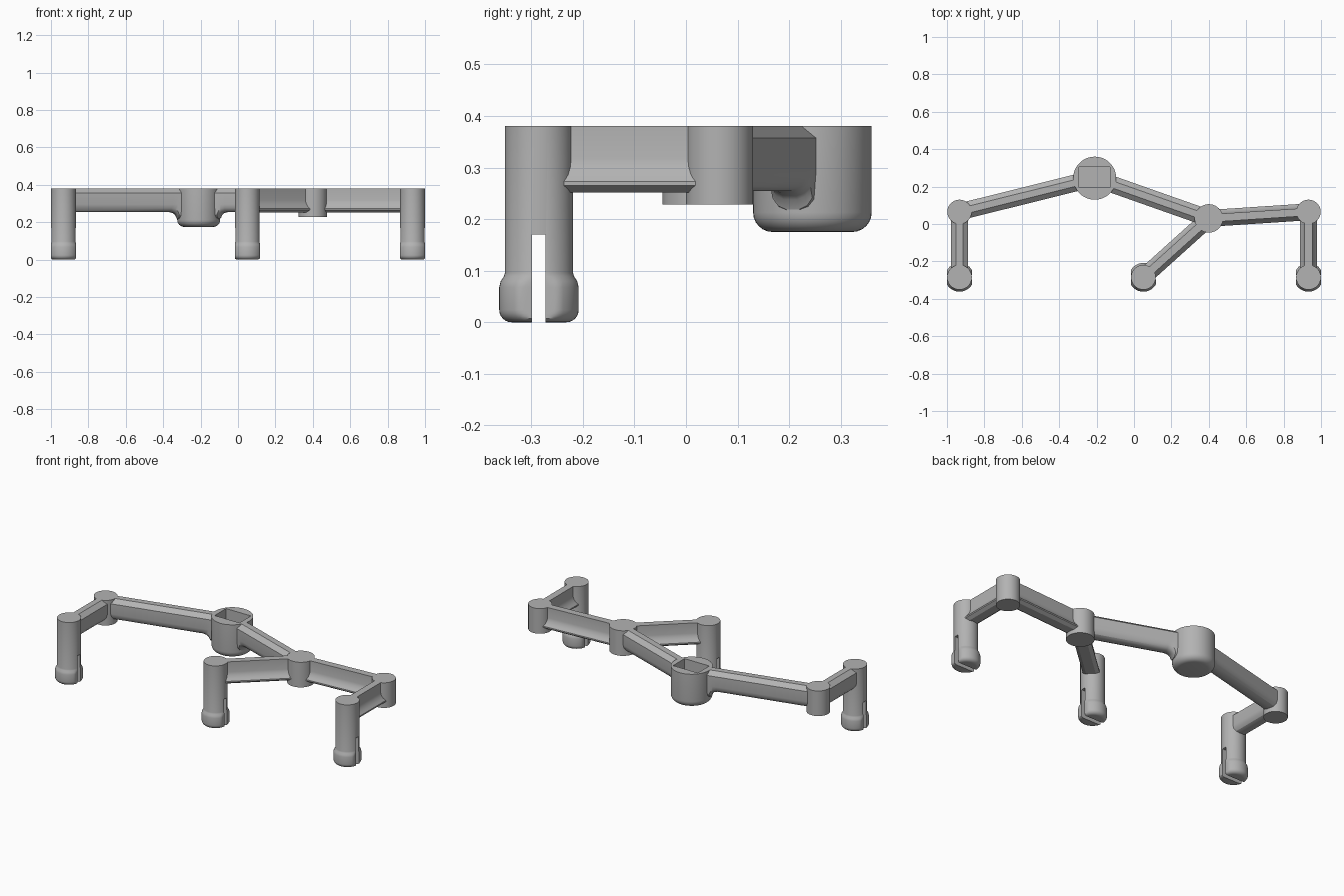
import bpy, bmesh, math
from mathutils import Vector

if "Cube" in bpy.data.objects:
    bpy.data.objects.remove(bpy.data.objects["Cube"])

TOP = 0.38
SIDES = 48

grey = bpy.data.materials.new("plain grey")
grey.use_nodes = True
grey.diffuse_color = (0.45, 0.45, 0.45, 1)
grey.node_tree.nodes["Principled BSDF"].inputs["Base Color"].default_value = (0.45, 0.45, 0.45, 1)


def loft(name, rings):
    """Skin a list of closed rings and cap both ends."""
    bm = bmesh.new()
    loops = [[bm.verts.new(p) for p in ring] for ring in rings]
    n = len(loops[0])
    for a, b in zip(loops, loops[1:]):
        for i in range(n):
            j = (i + 1) % n
            bm.faces.new((a[i], a[j], b[j], b[i]))
    bm.faces.new(loops[0])
    bm.faces.new(loops[-1])
    bmesh.ops.recalc_face_normals(bm, faces=bm.faces)
    mesh = bpy.data.meshes.new(name)
    bm.to_mesh(mesh)
    bm.free()
    obj = bpy.data.objects.new(name, mesh)
    bpy.context.collection.objects.link(obj)
    mesh.materials.append(grey)
    return obj


def select(obj):
    bpy.ops.object.select_all(action='DESELECT')
    obj.select_set(True)
    bpy.context.view_layer.objects.active = obj


def smooth(obj):
    select(obj)
    bpy.ops.object.shade_smooth_by_angle(angle=math.radians(30))


def lathe(name, centre, profile, flat=1.0):
    """Turn (radius, z) points about a vertical axis; flat limits the x reach."""
    rings = []
    for r, z in profile:
        ring = []
        for i in range(SIDES):
            a = math.tau * i / SIDES
            x = max(-flat, min(flat, r * math.cos(a)))
            ring.append((centre[0] + x, centre[1] + r * math.sin(a), z))
        rings.append(ring)
    return loft(name, rings)


def rounded_base(radius, z, fillet):
    """Profile points of a quarter-round bottom edge."""
    steps = [math.radians(15 * k) for k in range(7)]
    return [(radius - fillet + fillet * math.sin(a), z + fillet - fillet * math.cos(a)) for a in steps]


def cut_box(obj, low, high):
    """Subtract an axis-aligned box."""
    (x0, y0, z0), (x1, y1, z1) = low, high
    cutter = loft("cutter", [[(x0, y0, z), (x1, y0, z), (x1, y1, z), (x0, y1, z)] for z in (z0, z1)])
    cutter.hide_render = True
    mod = obj.modifiers.new("cut", 'BOOLEAN')
    mod.operation = 'DIFFERENCE'
    mod.solver = 'EXACT'
    mod.object = cutter
    select(obj)
    bpy.ops.object.modifier_apply(modifier=mod.name)
    bpy.data.objects.remove(cutter)


# Half sections of the two beam types, as (half width, z) from top to bottom
FLARED = [(0.021, TOP), (0.021, 0.318), (0.025, 0.302), (0.034, 0.286),
          (0.045, 0.273), (0.045, 0.265), (0.026, 0.252)]
RIDGED = [(0.018, TOP), (0.045, 0.357), (0.045, 0.295), (0.041, 0.276),
          (0.030, 0.261), (0.014, 0.254)]


def beam(name, start, end, section, inset=0.03, hub_end=False):
    """Run a section between two points; hub_end sweeps the underside down to the hub."""
    a, b = Vector(start), Vector(end)
    along = (b - a).normalized()
    side = Vector((-along.y, along.x))
    stations = [(a + along * inset, 0)]
    if hub_end:
        stations += [(b - along * d, drop) for d, drop in
                     ((0.16, 0), (0.14, 0.005), (0.126, 0.016), (0.117, 0.035), (0.1, 0.04))]
    else:
        stations.append((b - along * inset, 0))
    outline = section + [(-w, z) for w, z in reversed(section)]
    rings = []
    for p, drop in stations:
        rings.append([(*(p + side * w), z - (drop if z < 0.29 else 0)) for w, z in outline])
    smooth(loft(name, rings))


# Plan positions
left_post, mid_post, right_post = (0.933, -0.285), (0.05, -0.285), (-0.933, -0.285)
left_node, right_node = (0.933, 0.065), (-0.933, 0.065)
joint, hub = (0.4, 0.03), (-0.21, 0.245)

# Posts with bulged, flat-sided, slotted feet
post_profile = rounded_base(0.077, 0, 0.024) + [(0.077, 0.068), (0.074, 0.08), (0.068, 0.089), (0.066, 0.096), (0.066, TOP)]
for label, (x, y) in (("left", left_post), ("middle", mid_post), ("right", right_post)):
    post = lathe(label + "_post", (x, y), post_profile, flat=0.067)
    cut_box(post, (x - 0.1, y - 0.013, -0.05), (x + 0.1, y + 0.013, 0.17))
    smooth(post)

# Corner nodes and branching joint
for label, centre, radius in (("left_node", left_node, 0.065), ("right_node", right_node, 0.065),
                              ("branch_joint", joint, 0.076)):
    smooth(lathe(label, centre, [(radius, 0.228), (radius, TOP)]))

# Hub with a rounded base and a rectangular socket
hub_body = lathe("hub", hub, rounded_base(0.115, 0.175, 0.038) + [(0.115, TOP)])
cut_box(hub_body, (hub[0] - 0.083, hub[1] - 0.05, 0.22), (hub[0] + 0.083, hub[1] + 0.06, 0.5))
smooth(hub_body)

# Beams
beam("left_post_beam", left_post, left_node, FLARED)
beam("middle_post_beam", mid_post, joint, FLARED)
beam("left_beam", left_node, joint, FLARED)
beam("right_post_beam", right_post, right_node, RIDGED)
beam("right_beam", right_node, hub, RIDGED, hub_end=True)
beam("hub_beam", joint, hub, RIDGED, hub_end=True)
